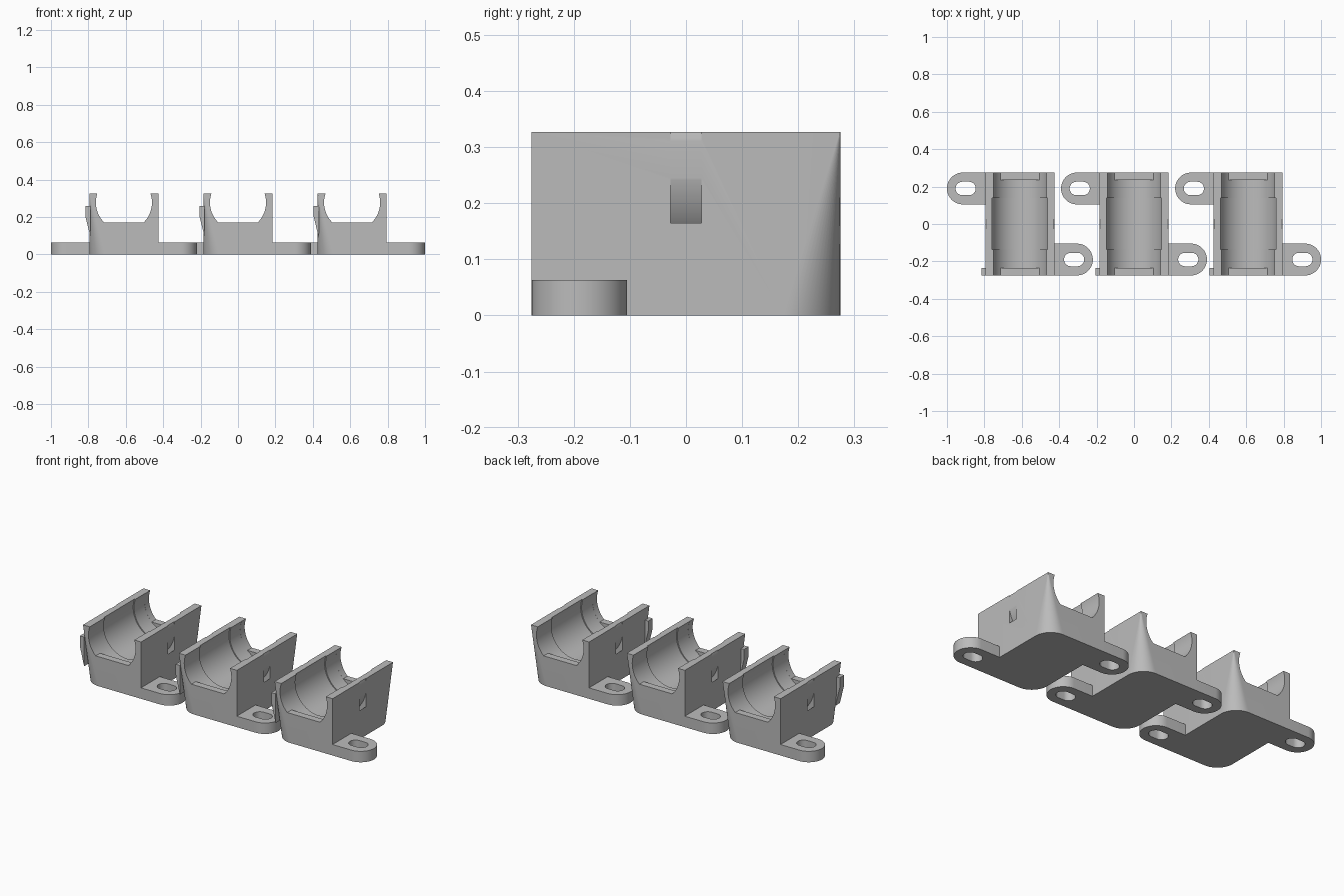
import bpy, bmesh, math
from mathutils import Matrix, Vector

cube = bpy.data.objects.get("Cube")
if cube:
    bpy.data.objects.remove(cube, do_unlink=True)

grey = bpy.data.materials.new("light_grey")
grey.use_nodes = True
COLOUR = (0.5, 0.5, 0.5, 1)
grey.diffuse_color = COLOUR
grey.node_tree.nodes["Principled BSDF"].inputs["Base Color"].default_value = COLOUR

HALF_X, HALF_Y, TOP = 0.185, 0.275, 0.327
BORE_Z = 0.278
TAB_H, TAB_R, TAB_END = 0.063, 0.085, 0.39
SPACING = 0.61


def finish(name, bm):
    bmesh.ops.recalc_face_normals(bm, faces=bm.faces[:])
    mesh = bpy.data.meshes.new(name)
    bm.to_mesh(mesh)
    bm.free()
    mesh.materials.append(grey)
    ob = bpy.data.objects.new(name, mesh)
    bpy.context.scene.collection.objects.link(ob)
    return ob


def loft(name, bottom, top):
    """Solid between two closed loops with equal point counts."""
    bm = bmesh.new()
    a = [bm.verts.new(p) for p in bottom]
    b = [bm.verts.new(p) for p in top]
    bm.faces.new(a)
    bm.faces.new(b)
    for i in range(len(a)):
        j = (i + 1) % len(a)
        bm.faces.new((a[i], a[j], b[j], b[i]))
    return finish(name, bm)


def along_z(name, pts, lo, hi):
    return loft(name, [(x, y, lo) for x, y in pts], [(x, y, hi) for x, y in pts])


def along_y(name, pts, lo, hi):
    return loft(name, [(x, lo, z) for x, z in pts], [(x, hi, z) for x, z in pts])


def arc(cx, cy, r, start, end, n):
    angles = [math.radians(start + (end - start) * i / n) for i in range(n + 1)]
    return [(cx + r * math.cos(t), cy + r * math.sin(t)) for t in angles]


def cut(ob, cutters):
    """Subtract the cutters, bake the result and remove them."""
    for c in cutters:
        c.hide_render = True
        mod = ob.modifiers.new("cut", "BOOLEAN")
        mod.operation, mod.solver, mod.object = "DIFFERENCE", "EXACT", c
    bpy.context.view_layer.update()
    dg = bpy.context.evaluated_depsgraph_get()
    mesh = bpy.data.meshes.new_from_object(ob.evaluated_get(dg))
    ob.modifiers.clear()
    ob.data = mesh
    for c in cutters:
        bpy.data.objects.remove(c, do_unlink=True)


def smooth(ob):
    ob.data.shade_smooth()
    ob.data.set_sharp_from_angle(angle=math.radians(30))


# Body: two opposite corners are cones, round at the foot and sharp at the top
def outline(r, z):
    pts = [(HALF_X, -HALF_Y)]
    pts += arc(HALF_X - r, HALF_Y - r, r, 0, 90, 16)
    pts += [(-HALF_X, HALF_Y)]
    pts += arc(r - HALF_X, r - HALF_Y, r, 180, 270, 16)
    return [(x, y, z) for x, y in pts]


body = loft("cradle_body", outline(0.1, 0), outline(0.0008, TOP))


# Bore: wide middle, narrower shoulders, flat-floored lips at both ends
def bore(r, lo, hi):
    return along_y("bore_cutter", arc(0, BORE_Z, r, 0, 356.25, 95), lo, hi)


flat = math.degrees(math.asin(0.108 / 0.15))
lip_cut = along_y("lip_cutter", arc(0, BORE_Z, 0.15, -flat, 180 + flat, 72), -0.4, 0.4)

# Curved tunnel for a strap
bm = bmesh.new()
ring = [bm.verts.new((r, y, BORE_Z)) for r, y in
        ((0.188, -0.028), (0.217, -0.028), (0.217, 0.028), (0.188, 0.028))]
edges = [bm.edges.new((ring[i], ring[(i + 1) % 4])) for i in range(4)]
bmesh.ops.spin(bm, geom=ring + edges, cent=(0, 0, BORE_Z), axis=(0, 1, 0),
               angle=math.tau, steps=96, use_merge=True)
bmesh.ops.remove_doubles(bm, verts=bm.verts[:], dist=0.0001)
strap_cut = finish("strap_cutter", bm)

cut(body, [lip_cut, bore(0.1503, -0.235, 0.235), bore(0.156, -0.136, 0.14), strap_cut])
smooth(body)

# Mounting tab with a slotted hole
cy = TAB_R - HALF_Y
tab = along_z("front_tab", [(HALF_X, cy - TAB_R)]
              + arc(TAB_END - TAB_R, cy, TAB_R, -90, 90, 32)
              + [(HALF_X, cy + TAB_R)], 0, TAB_H)
slot = along_z("slot_cutter", arc(0.308, cy, 0.036, -90, 90, 20)
               + arc(0.272, cy, 0.036, 90, 270, 20), -0.1, 0.2)
cut(tab, [slot])
smooth(tab)

# Wedge-shaped catch on the side near the front
catch = along_y("side_catch", [(-0.178, 0.258), (-0.205, 0.258), (-0.205, 0.2),
                               (-0.178, 0.09)], -HALF_Y, -0.235)

# Back tab is the front tab turned half a revolution
back_tab = tab.copy()
back_tab.name = "back_tab"
back_tab.rotation_euler.z = math.pi
bpy.context.scene.collection.objects.link(back_tab)

# Row of three cradles
for ob in (body, tab, back_tab, catch):
    base = ob.name
    for i, side in enumerate(("right", "middle", "left")):
        part = ob if i == 0 else ob.copy()
        part.name = f"{side}_{base}"
        part.location.x = (i - 1) * SPACING
        if i:
            bpy.context.scene.collection.objects.link(part)
